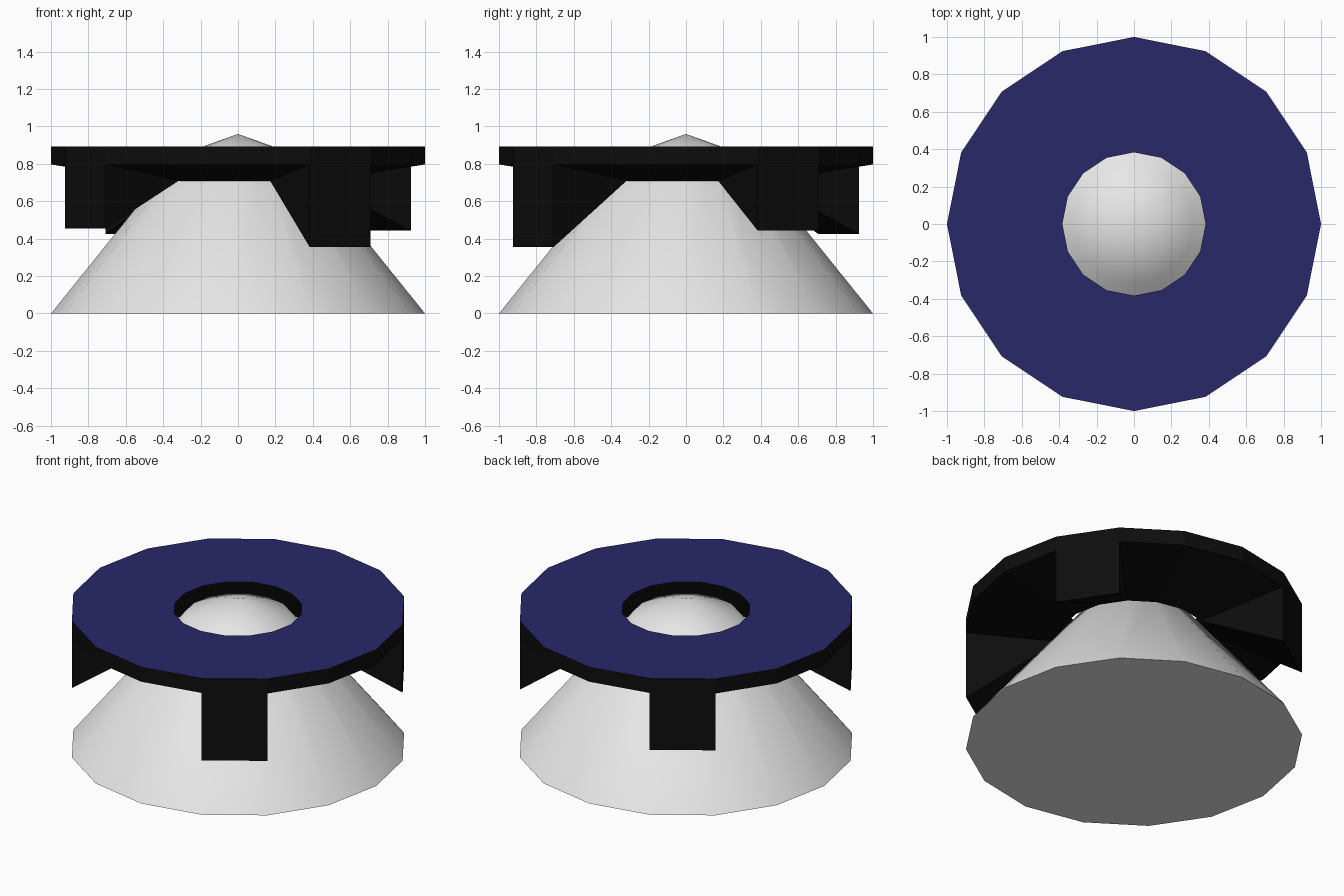
import bpy, bmesh, math

if "Cube" in bpy.data.objects:
    bpy.data.objects.remove(bpy.data.objects["Cube"], do_unlink=True)

SIDES = 16


def material(name, rgb):
    m = bpy.data.materials.new(name)
    m.diffuse_color = (*rgb, 1)
    m.use_nodes = True
    bsdf = m.node_tree.nodes["Principled BSDF"]
    bsdf.inputs["Base Color"].default_value = (*rgb, 1)
    return m


def circle(bm, radius, z):
    """Sixteen vertices; index k lies at k * 22.5 degrees."""
    return [bm.verts.new((radius * math.cos(k * math.tau / SIDES),
                          radius * math.sin(k * math.tau / SIDES), z))
            for k in range(SIDES)]


def finish(bm, name, mats):
    bmesh.ops.recalc_face_normals(bm, faces=bm.faces)
    mesh = bpy.data.meshes.new(name)
    bm.to_mesh(mesh)
    bm.free()
    for m in mats:
        mesh.materials.append(m)
    obj = bpy.data.objects.new(name, mesh)
    bpy.context.collection.objects.link(obj)
    return obj


grey = material("light grey", (0.8, 0.8, 0.8))
black = material("black", (0.004, 0.004, 0.004))
navy = material("navy blue", (0.022, 0.021, 0.14))

# Cone body: steep flank, shallow pointed cap, closed base
bm = bmesh.new()
base = circle(bm, 1.0, 0.0)
shoulder = circle(bm, 0.32, 0.845)
apex = bm.verts.new((0, 0, 0.96))
bm.faces.new(base)
for k in range(SIDES):
    n = (k + 1) % SIDES
    bm.faces.new((base[k], base[n], shoulder[n], shoulder[k]))
    bm.faces.new((shoulder[k], shoulder[n], apex))
cone = finish(bm, "cone_body", [grey])
bpy.ops.object.select_all(action="DESELECT")
cone.select_set(True)
bpy.context.view_layer.objects.active = cone
bpy.ops.object.shade_smooth_by_angle(angle=math.radians(40))

# Ring with a sloped underside; four of its segments drop into wedge-shaped tabs
tabs = {1: 0.444, 5: 0.425, 9: 0.455, 13: 0.356}   # segment: lower edge height
bm = bmesh.new()
outer_top = circle(bm, 1.0, 0.893)
outer_low = circle(bm, 1.0, 0.797)
inner_low = circle(bm, 0.45, 0.709)
inner_top = circle(bm, 0.383, 0.893)
for k in range(SIDES):
    n = (k + 1) % SIDES
    top = bm.faces.new((outer_top[k], outer_top[n], inner_top[n], inner_top[k]))
    top.material_index = 1
    bm.faces.new((outer_top[k], outer_low[k], outer_low[n], outer_top[n]))
    bm.faces.new((inner_top[k], inner_top[n], inner_low[n], inner_low[k]))
    a, b = outer_low[k], outer_low[n]
    if k in tabs:
        a, b = (bm.verts.new((v.co.x, v.co.y, tabs[k])) for v in (a, b))
        bm.faces.new((outer_low[k], a, b, outer_low[n]))      # tab front
        bm.faces.new((outer_low[k], inner_low[k], a))         # tab sides
        bm.faces.new((outer_low[n], b, inner_low[n]))
    bm.faces.new((a, inner_low[k], inner_low[n], b))          # underside
finish(bm, "tabbed_ring", [black, navy])
